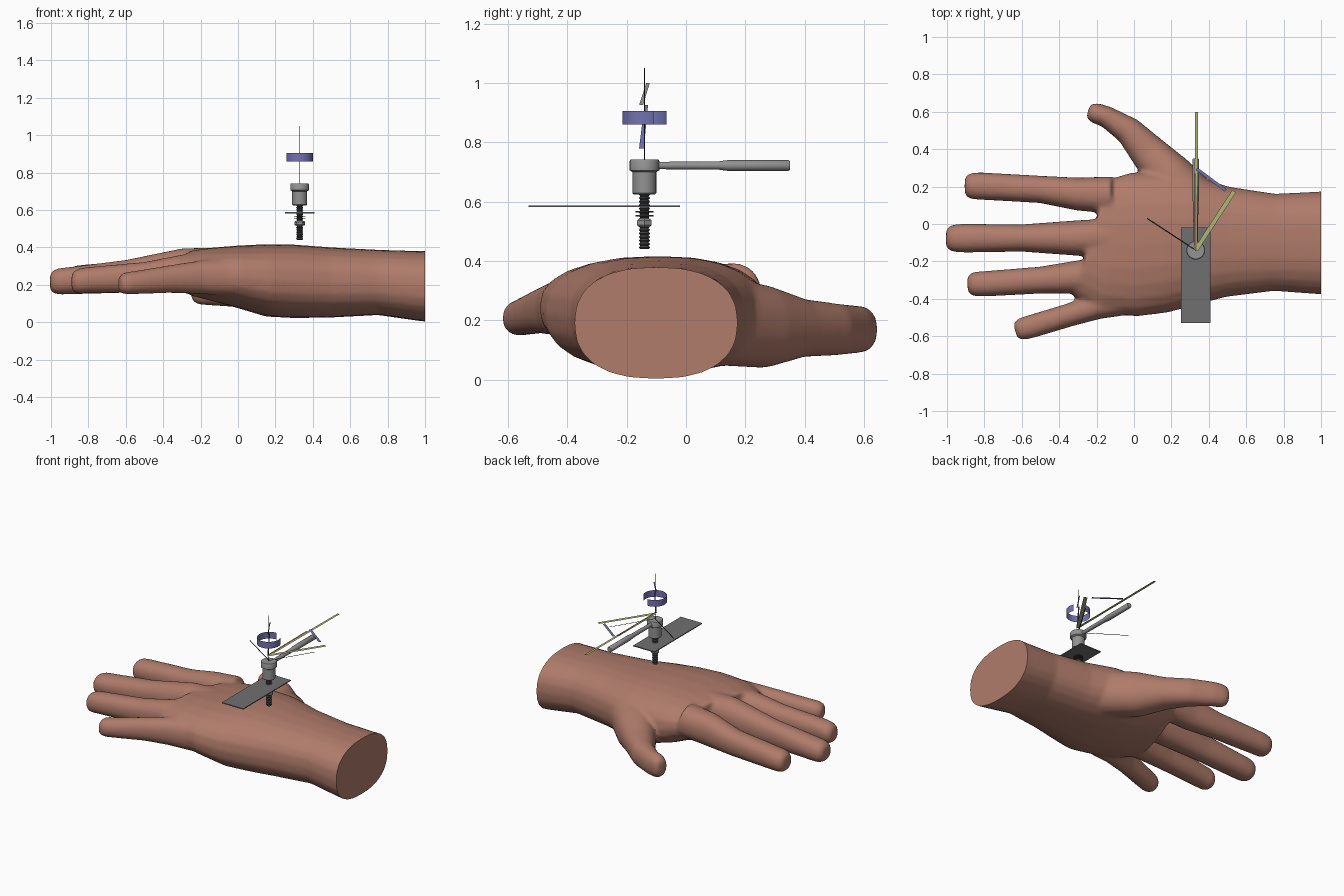
import bpy, bmesh, math
from mathutils import Vector

cube = bpy.data.objects.get("Cube")
if cube:
    bpy.data.objects.remove(cube, do_unlink=True)


def material(name, r, g, b):
    m = bpy.data.materials.new(name)
    m.use_nodes = True
    m.diffuse_color = (r, g, b, 1)
    m.node_tree.nodes["Principled BSDF"].inputs["Base Color"].default_value = (r, g, b, 1)
    return m


skin = material("skin", .43, .2, .145)
steel = material("steel", .29, .29, .29)
plate_grey = material("plate_grey", .16, .16, .16)
dark_metal = material("dark_metal", .05, .05, .05)
black = material("black", .01, .01, .01)
blue = material("blue", .17, .17, .45)
olive = material("olive", .43, .46, .19)
rust = material("rust", .3, .13, .1)


def finish(name, bm, mat, angle=None):
    bmesh.ops.recalc_face_normals(bm, faces=bm.faces)
    mesh = bpy.data.meshes.new(name)
    bm.to_mesh(mesh)
    bm.free()
    mesh.materials.append(mat)
    ob = bpy.data.objects.new(name, mesh)
    bpy.context.collection.objects.link(ob)
    if angle:
        bpy.ops.object.select_all(action='DESELECT')
        ob.select_set(True)
        bpy.context.view_layer.objects.active = ob
        bpy.ops.object.shade_smooth_by_angle(angle=math.radians(angle))
    return ob


# ---- hand: overlapping lofts fused into one skin ----
def loft(bm, sections, power=2.2, sides=24):
    """Sections are (x, y, z, half width, half height) along a level path."""
    rings = []
    for i, (x, y, z, w, h) in enumerate(sections):
        a, b = sections[max(i - 1, 0)], sections[min(i + 1, len(sections) - 1)]
        along = Vector((b[0] - a[0], b[1] - a[1], 0)).normalized()
        side = Vector((-along.y, along.x, 0))
        ring = []
        for k in range(sides):
            t = math.tau * k / sides
            c, s = math.cos(t), math.sin(t)
            u = math.copysign(abs(c) ** (2 / power), c) * w
            v = math.copysign(abs(s) ** (2 / power), s) * h
            ring.append(bm.verts.new(Vector((x, y, z + v)) + side * u))
        rings.append(ring)
    for lower, upper in zip(rings, rings[1:]):
        for k in range(sides):
            n = (k + 1) % sides
            bm.faces.new((lower[k], lower[n], upper[n], upper[k]))
    bm.faces.new(rings[0])
    bm.faces.new(rings[-1])


def digit(bm, sections, tip):
    """A finger with a rounded end reaching the tip point."""
    x, y, z, w, h = sections[-1]
    end = [(x + (tip[0] - x) * f, y + (tip[1] - y) * f, z + (tip[2] - z) * f, w * s, h * s)
           for f, s in ((.55, .97), (.85, .82), (1, .55))]
    loft(bm, sections + end)


bm = bmesh.new()
# outline of forearm and palm: x, y low, y high, z low, z high
outline = [(1.06, -.38, .18, 0, .38), (.98, -.375, .173, .005, .38),
           (.75, -.358, .162, .038, .387), (.5, -.39, .2, .025, .4),
           (.3, -.44, .265, .022, .415), (.15, -.475, .28, .03, .417),
           (0, -.495, .275, .075, .41), (-.12, -.48, .265, .11, .4),
           (-.23, -.4, .25, .14, .385)]
loft(bm, [(x, (a + b) / 2, (c + d) / 2, (b - a) / 2, (d - c) / 2)
          for x, a, b, c, d in outline], power=2.4)
# index, middle, ring, little finger, thumb
digit(bm, [(-.12, .155, .29, .1, .105), (-.3, .16, .275, .088, .105),
           (-.5, .185, .25, .073, .085), (-.82, .203, .235, .073, .073)], (-.905, .203, .23))
digit(bm, [(-.12, -.07, .29, .1, .11), (-.3, -.075, .28, .095, .115),
           (-.6, -.075, .245, .073, .088), (-.9, -.076, .222, .077, .073)], (-1.005, -.076, .215))
digit(bm, [(-.1, -.275, .27, .1, .105), (-.28, -.282, .26, .09, .105),
           (-.5, -.3, .24, .072, .082), (-.8, -.32, .225, .068, .07)], (-.89, -.322, .215))
digit(bm, [(-.03, -.405, .24, .08, .1), (-.2, -.44, .24, .07, .09),
           (-.35, -.488, .232, .062, .075), (-.55, -.548, .212, .062, .062)], (-.635, -.572, .205))
digit(bm, [(.36, .08, .2, .14, .15), (.19, .26, .18, .125, .14),
           (.07, .39, .175, .098, .098), (-.03, .5, .17, .075, .088),
           (-.15, .575, .17, .057, .08)], (-.245, .605, .17))
source = finish("hand_source", bm, skin)
remesh = source.modifiers.new("fuse", 'REMESH')
remesh.mode = 'VOXEL'
remesh.voxel_size = .013
smooth = source.modifiers.new("soften", 'SMOOTH')
smooth.factor = .5
smooth.iterations = 6
fused = source.evaluated_get(bpy.context.evaluated_depsgraph_get())
bm = bmesh.new()
bm.from_mesh(fused.to_mesh())
fused.to_mesh_clear()
bpy.data.objects.remove(source, do_unlink=True)
# flat cut at the wrist
cut = bmesh.ops.bisect_plane(bm, geom=bm.verts[:] + bm.edges[:] + bm.faces[:],
                             plane_co=(1, 0, 0), plane_no=(1, 0, 0), clear_outer=True)
rim = [e for e in cut["geom_cut"] if isinstance(e, bmesh.types.BMEdge)]
bmesh.ops.holes_fill(bm, edges=rim)
finish("hand", bm, skin, 45)

# ---- tool above the wrist ----
AX, AY = .33, -.14


def lathe(name, profile, mat, origin=(AX, AY, 0), lying=False, sides=24):
    """Spin (radius, height) points about an upright axis, or about y if lying."""
    bm = bmesh.new()
    o = Vector(origin)
    rings = []
    for r, h in profile:
        ring = []
        for k in range(sides):
            t = math.tau * k / sides
            c, s = r * math.cos(t), r * math.sin(t)
            ring.append(bm.verts.new(o + Vector((c, h, s) if lying else (c, s, h))))
        rings.append(ring)
    for a, b in zip(rings, rings[1:]):
        for k in range(sides):
            n = (k + 1) % sides
            bm.faces.new((a[k], a[n], b[n], b[k]))
    bm.faces.new(rings[0])
    bm.faces.new(rings[-1])
    return finish(name, bm, mat, 35)


def quad(name, corners, mat):
    bm = bmesh.new()
    bm.faces.new([bm.verts.new(c) for c in corners])
    return finish(name, bm, mat)


def strip(name, start, end, width, z, mat):
    """Level paper-thin strip between two points."""
    a, b = Vector((*start, z)), Vector((*end, z))
    d = (b - a).normalized()
    side = Vector((-d.y, d.x, 0)) * width / 2
    return quad(name, (a - side, b - side, b + side, a + side), mat)


# threaded screw, nut and washers
thread = [(.019 if i % 2 else .014, .44 + i * .19 / 32) for i in range(33)]
lathe("screw", thread, dark_metal, sides=16)
lathe("nut", [(.024, .517), (.028, .521), (.028, .537), (.024, .541)], steel, sides=6)
for i, z in enumerate((.553, .566)):
    lathe(f"washer_{i + 1}", [(.03, z - .002), (.03, z + .002)], dark_metal)

# body with collar
lathe("body", [(.036, .625), (.04, .629), (.04, .7), (.05, .706), (.05, .737), (.047, .742)], steel)

# side handle with thicker grip
lathe("handle", [(.012, 0), (.014, .25), (.018, .28), (.018, .485), (.015, .49)],
      steel, origin=(AX, AY, .722), lying=True, sides=16)

# base plate
bm = bmesh.new()
bmesh.ops.create_cube(bm, size=1)
for v in bm.verts:
    v.co = (AX + v.co.x * .16, -.275 + v.co.y * .51, .585 + v.co.z * .006)
finish("base_plate", bm, plate_grey)

# upright needle and level pointers
lathe("needle", [(.002, .74), (.002, 1.05)], black, sides=8)
pivot = (AX, AY)
strip("left_pointer", pivot, (.49, .12), .006, .745, black)
strip("right_pointer", pivot, (.07, .03), .006, .745, black)
strip("long_hand", pivot, (.335, .6), .017, .78, olive)
strip("short_hand", pivot, (.535, .175), .024, .78, olive)
strip("thin_hand", pivot, (.327, .27), .01, .785, rust)
strip("link_hand", (.335, .295), (.49, .18), .016, .79, blue)

# upright blades on the needle
quad("lower_blade", [(AX, y, z) for y, z in
                     ((-.158, .78), (-.142, .78), (-.128, .925), (-.14, .925))], blue)
quad("upper_blade", [(AX, y, z) for y, z in
                     ((-.158, .925), (-.145, .925), (-.122, 1), (-.134, 1))], steel)

# open band around the needle
bm = bmesh.new()
last = None
for k in range(31):
    t = math.radians(85 + 300 * k / 30)
    x, y = AX + .072 * math.cos(t), AY + .074 * math.sin(t)
    pair = [bm.verts.new((x, y, z)) for z in (.86, .905)]
    if last:
        bm.faces.new((last[0], pair[0], pair[1], last[1]))
    last = pair
finish("open_band", bm, blue, 35)
